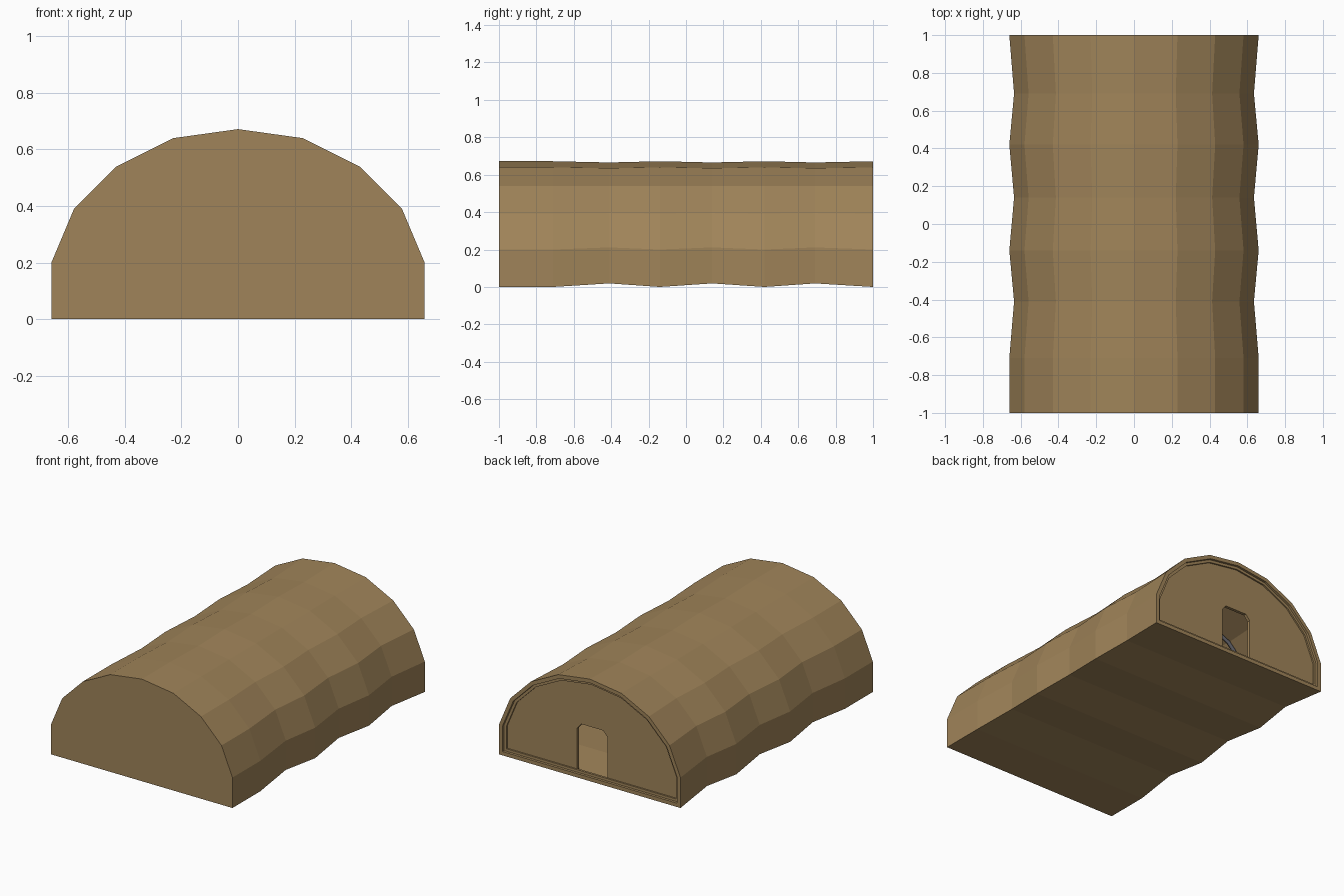
import bpy, bmesh
from mathutils import Vector

if "Cube" in bpy.data.objects:
    bpy.data.objects.remove(bpy.data.objects["Cube"])

def material(name, rgb):
    m = bpy.data.materials.new(name)
    m.diffuse_color = (*rgb, 1)
    m.use_nodes = True
    m.node_tree.nodes["Principled BSDF"].inputs["Base Color"].default_value = m.diffuse_color
    return m

CANVAS = material("tan_canvas", (0.35, 0.23, 0.10))
METAL = material("pole_grey", (0.12, 0.12, 0.14))

# Half of the tent cross-section (x, z), mirrored into a closed outline
HALF = [(0.66, 0.0), (0.66, 0.2), (0.58, 0.39), (0.43, 0.54), (0.23, 0.64)]
PROFILE = HALF + [(0, 0.672)] + [(-x, z) for x, z in reversed(HALF)]
T = 0.025                                    # canvas thickness

def inset(d):
    """Outline moved inward by distance d."""
    pts = [Vector(p) for p in PROFILE]
    out = []
    for i, p in enumerate(pts):
        a = (p - pts[i - 1]).normalized()
        b = (pts[(i + 1) % len(pts)] - p).normalized()
        na, nb = Vector((-a.y, a.x)), Vector((-b.y, b.x))
        out.append(tuple(p + (na + nb) * d / (1 + na.dot(nb))))
    return out

def make(name, bm, mat):
    bmesh.ops.recalc_face_normals(bm, faces=bm.faces[:])
    me = bpy.data.meshes.new(name)
    bm.to_mesh(me)
    bm.free()
    ob = bpy.data.objects.new(name, me)
    me.materials.append(mat)
    bpy.context.collection.objects.link(ob)
    return ob

def loft(bm, rings):
    """Skin a list of closed rings; returns the vertex rings."""
    vr = [[bm.verts.new(p) for p in r] for r in rings]
    n = len(vr[0])
    for r0, r1 in zip(vr, vr[1:]):
        for i in range(n):
            j = (i + 1) % n
            bm.faces.new((r0[i], r0[j], r1[j], r1[i]))
    return vr

def section(outline, y, s):
    return [(x * s, y, 0.5 + (z - 0.5) * s) for x, z in outline]

# Tent shell: wide at the poles, sagging between them; inner skin returns to front
STATIONS = [(-1, 1), (-0.71, 1), (-0.41, 0.962), (-0.14, 1),
            (0.14, 0.962), (0.42, 1), (0.69, 0.962), (1, 1)]
INNER = inset(T)
bm = bmesh.new()
rings = [section(PROFILE, y, s) for y, s in STATIONS]
rings += [section(INNER, max(y, -1 + T), s) for y, s in reversed(STATIONS)]
vr = loft(bm, rings)
bm.faces.new(vr[0])
bm.faces.new(vr[-1])
make("tent_shell", bm, CANVAS)

# Back wall set in from the rim, with a doorway notched into its lower edge
door = [(-0.11, T), (-0.11, 0.31), (-0.08, 0.345), (0.08, 0.345), (0.11, 0.31), (0.11, T)]
wall = inset(T * 0.9) + door
bm = bmesh.new()
vr = loft(bm, [[(x, y, z) for x, z in wall] for y in (0.955, 0.975)])
for r in vr:
    bm.faces.new(r)
make("back_wall", bm, CANVAS)

# Inner lip running around the back wall
bm = bmesh.new()
vr = loft(bm, [[(x, y, z) for x, z in inset(d)]
               for d, y in ((T * 0.9, 0.985), (T * 1.7, 0.985), (T * 1.7, 0.97), (T * 0.9, 0.97))])
make("back_wall_hem", bm, CANVAS)

# Arched tent poles inside the shell
def pole(name, y):
    cu = bpy.data.curves.new(name, 'CURVE')
    cu.dimensions = '3D'
    cu.bevel_depth = 0.012
    cu.bevel_resolution = 1
    cu.use_fill_caps = True
    sp = cu.splines.new('POLY')
    pts = inset(T + 0.013)
    sp.points.add(len(pts) - 1)
    for p, (x, z) in zip(sp.points, pts):
        p.co = (x, y, z, 1)
    cu.materials.append(METAL)
    bpy.context.collection.objects.link(bpy.data.objects.new(name, cu))

for k, y in enumerate((-0.71, -0.14, 0.42)):
    pole(f"arch_pole_{k + 1}", y)
